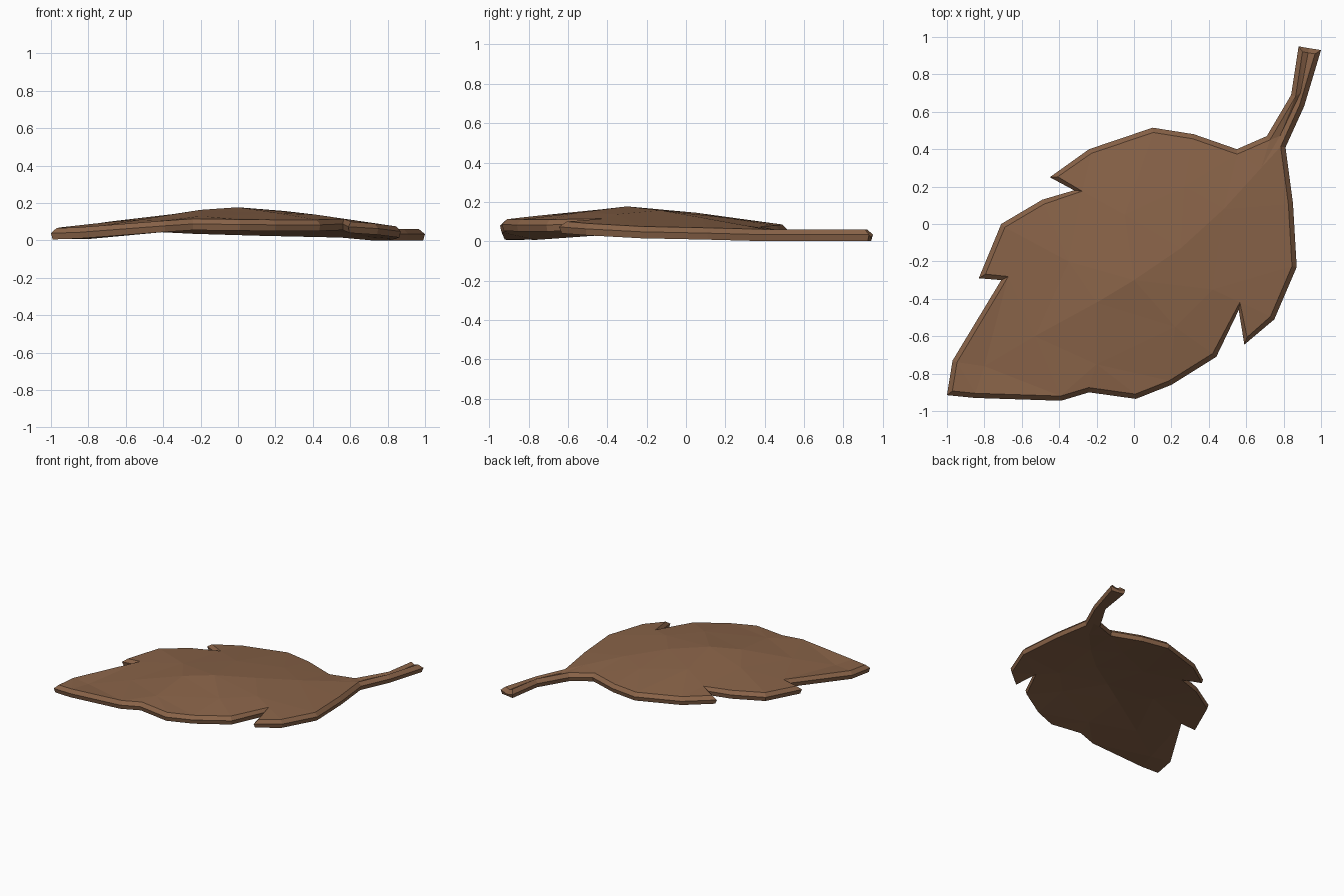
import bpy, bmesh
from mathutils import Vector
from mathutils.geometry import delaunay_2d_cdt

if "Cube" in bpy.data.objects:
    bpy.data.objects.remove(bpy.data.objects["Cube"])

THICK = 0.06

# Leaf outline, clockwise from the stem tip: x, y, top height
OUTLINE = [
    (0.88, 0.95, .06), (0.935, 0.94, .045), (1.0, 0.93, .06), (0.91, 0.63, .06),
    (0.81, 0.41, .06), (0.85, 0.11, .068), (0.87, -0.23, .075), (0.75, -0.51, .09),
    (0.59, -0.645, .10), (0.56, -0.46, .115), (0.44, -0.71, .11), (0.20, -0.86, .11),
    (0.01, -0.935, .112), (-0.24, -0.90, .115), (-0.39, -0.945, .105), (-0.85, -0.93, .07),
    (-1.0, -0.915, .065), (-0.97, -0.73, .07), (-0.71, -0.30, .10), (-0.83, -0.29, .085),
    (-0.71, 0.0, .10), (-0.49, 0.13, .11), (-0.32, 0.18, .115), (-0.45, 0.25, .105),
    (-0.24, 0.40, .095), (0.10, 0.515, .085), (0.32, 0.48, .08), (0.55, 0.40, .075),
    (0.71, 0.47, .06), (0.84, 0.69, .06)]

# Midrib from stem tip to leaf tip, then points on the two domed halves
MIDRIB = [(0.89, 0.70, .045), (0.78, 0.47, .05), (0.68, 0.30, .08), (0.48, 0.08, .12),
          (0.25, -0.13, .157), (0.0, -0.30, .177), (-0.2, -0.42, .163),
          (-0.53, -0.60, .11), (-0.80, -0.76, .067)]
DOME = [(0.42, -0.35, .137), (0.22, -0.55, .145), (-0.2, -0.75, .13),
        (0.27, 0.2, .12), (-0.05, 0.05, .145), (-0.35, -0.2, .14)]


def inset(points, amount):
    """Move each outline point inward along its limited miter."""
    out = []
    n = len(points)
    for i in range(n):
        p, q, r = (Vector(points[k % n][:2]) for k in (i - 1, i, i + 1))
        a, b = (q - p).normalized(), (r - q).normalized()
        na, nb = Vector((a.y, -a.x)), Vector((b.y, -b.x))
        m = (na + nb).normalized()
        out.append(q + m * min(amount / max(m.dot(na), 0.3), amount * 1.7))
    return out


n = len(OUTLINE)
top_ring = inset(OUTLINE, 0.025)
low_ring = inset(OUTLINE, 0.008)
inner = MIDRIB + DOME
heights = [p[2] for p in OUTLINE + inner]
flat = top_ring + [Vector(p[:2]) for p in inner]
edges = [(i, (i + 1) % n) for i in range(n)]
edges += [(n + i, n + i + 1) for i in range(len(MIDRIB) - 1)]
res = delaunay_2d_cdt(flat, edges, [], 1, 1e-5)
orig = [o[0] for o in res[3]]
tris = [[orig[v] for v in f] for f in res[2]]

# Top sheet, matching underside, and a bevelled rim between them
bm = bmesh.new()
top = [bm.verts.new((p.x, p.y, z)) for p, z in zip(flat, heights)]
low_xy = low_ring + flat[n:]
low = [bm.verts.new((p.x, p.y, max(0, z - THICK))) for p, z in zip(low_xy, heights)]
rim = [bm.verts.new((x, y, z - THICK * 0.45)) for x, y, z in OUTLINE]
for t in tris:
    bm.faces.new([top[i] for i in t])
    bm.faces.new([low[i] for i in reversed(t)])
for i in range(n):
    j = (i + 1) % n
    bm.faces.new((top[i], top[j], rim[j], rim[i]))
    bm.faces.new((rim[i], rim[j], low[j], low[i]))
bmesh.ops.recalc_face_normals(bm, faces=bm.faces[:])

mesh = bpy.data.meshes.new("leaf")
bm.to_mesh(mesh)
bm.free()
leaf = bpy.data.objects.new("leaf", mesh)
bpy.context.collection.objects.link(leaf)

mat = bpy.data.materials.new("dry_brown")
mat.diffuse_color = (0.25, 0.125, 0.065, 1)
mat.use_nodes = True
mat.node_tree.nodes["Principled BSDF"].inputs["Base Color"].default_value = mat.diffuse_color
mesh.materials.append(mat)
